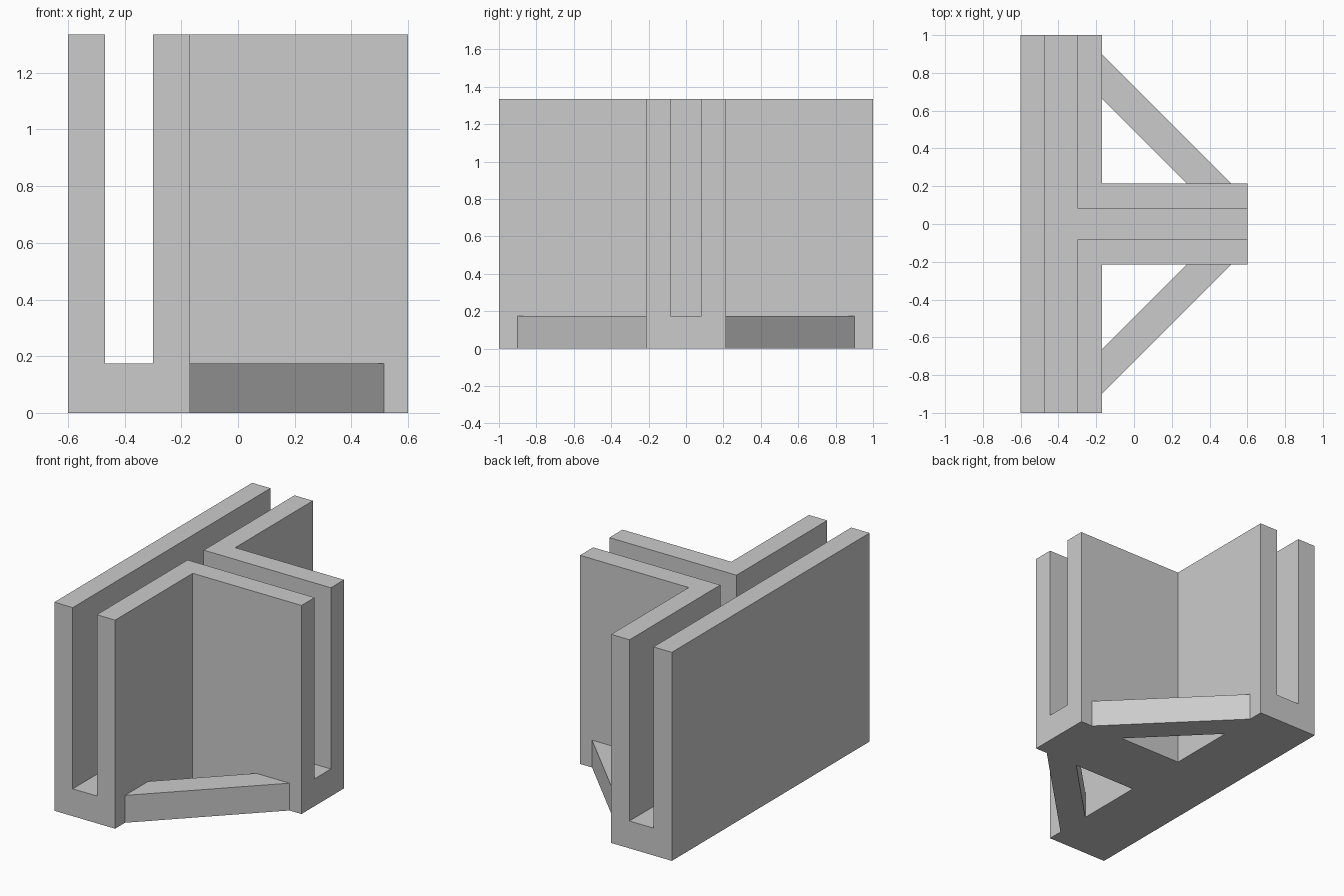
import bpy
import bmesh

cube = bpy.data.objects.get("Cube")
if cube:
    bpy.data.objects.remove(cube, do_unlink=True)

HEIGHT, FLOOR = 1.335, 0.175        # overall height, slot floor height
BACK, BAR, TIP = -0.6, -0.17, 0.6   # x of back face, bar front face, stem tip
STEM = 0.215                        # half width of the stem

grey = bpy.data.materials.new("plain grey")
grey.use_nodes = True
grey.diffuse_color = (0.6, 0.6, 0.6, 1)
grey.node_tree.nodes["Principled BSDF"].inputs["Base Color"].default_value = (0.6, 0.6, 0.6, 1)


def prism(name, outline, z0, z1):
    """Extrude a flat outline from z0 up to z1."""
    bm = bmesh.new()
    face = bm.faces.new([bm.verts.new((x, y, z0)) for x, y in outline])
    top = bmesh.ops.extrude_face_region(bm, geom=[face])["geom"]
    bmesh.ops.translate(bm, vec=(0, 0, z1 - z0),
                        verts=[v for v in top if isinstance(v, bmesh.types.BMVert)])
    bmesh.ops.recalc_face_normals(bm, faces=bm.faces)
    mesh = bpy.data.meshes.new(name)
    bm.to_mesh(mesh)
    bm.free()
    mesh.materials.append(grey)
    obj = bpy.data.objects.new(name, mesh)
    bpy.context.collection.objects.link(obj)
    return obj


def tee(x0, x1, x2, half_bar, half_stem):
    """T outline: bar from x0 to x1, stem from x1 to x2."""
    side = [(x0, half_bar), (x1, half_bar), (x1, half_stem), (x2, half_stem)]
    return side + [(x, -y) for x, y in reversed(side)]


# T-shaped holder body with a T-shaped slot open at all three ends
holder = prism("holder_body", tee(BACK, BAR, TIP, 1, STEM), 0, HEIGHT)
slot = prism("slot_cutter", tee(-0.47, -0.30, TIP + 0.1, 1.1, 0.082), FLOOR, HEIGHT + 0.1)

cut = holder.modifiers.new("slot", "BOOLEAN")
cut.operation = "DIFFERENCE"
cut.solver = "EXACT"
cut.object = slot
bpy.context.view_layer.objects.active = holder
holder.select_set(True)
bpy.ops.object.modifier_apply(modifier=cut.name)
slot.hide_render = True
bpy.data.objects.remove(slot, do_unlink=True)

# Diagonal base braces between the bar and the stem
brace = [(BAR, 0.9), (0.515, STEM), (0.28, STEM), (BAR, 0.665)]
for name, side in (("back_brace", 1), ("front_brace", -1)):
    prism(name, [(x, y * side) for x, y in brace], 0, FLOOR)
